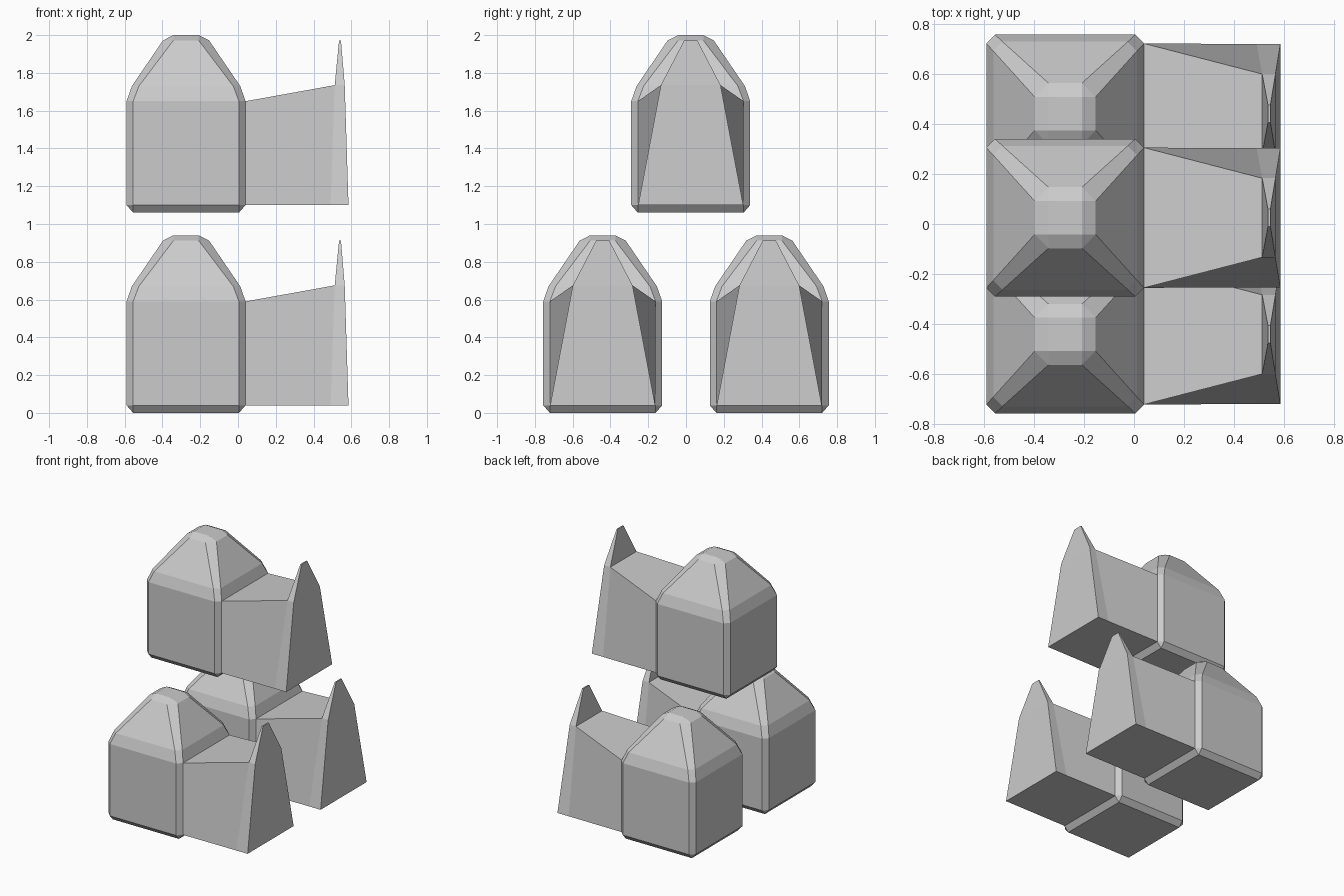
import bpy, bmesh

if "Cube" in bpy.data.objects:
    bpy.data.objects.remove(bpy.data.objects["Cube"])

CX = -0.275  # body centre in x


def octagon(bm, z, h, i):
    pts = [(h, -i), (h, i), (i, h), (-i, h), (-h, i), (-h, -i), (-i, -h), (i, -h)]
    return [bm.verts.new((CX + x, y, z)) for x, y in pts]


def extrude(bm, face):
    return bmesh.ops.extrude_discrete_faces(bm, faces=[face])["faces"][0]


def build_mesh():
    bm = bmesh.new()
    # chamfered body: (z, half width, half width of flat side)
    levels = [(0, .28, .28), (.04, .315, .28), (.59, .315, .28),
              (.67, .287, .25), (.912, .122, .067), (.94, .067, .067)]
    rings = [octagon(bm, *lv) for lv in levels]
    for a, b in zip(rings, rings[1:]):
        for k in range(8):
            n = (k + 1) % 8
            bm.faces.new((a[k], a[n], b[n], b[k]))
    bm.faces.new(rings[0][::-1])
    bm.faces.new(rings[-1])
    bmesh.ops.remove_doubles(bm, verts=bm.verts[:], dist=.0005)
    bm.normal_update()

    # arm: extrude the +x wall twice
    face = max((f for f in bm.faces if f.normal.x > .99), key=lambda f: f.calc_area())
    for x_low, x_top in ((.49, .512), (.585, .565)):
        face = extrude(bm, face)
        for v in face.verts:
            s = 1 if v.co.y > 0 else -1
            if v.co.z > .3:
                v.co = (x_top, s * .158, .675)
            else:
                v.co = (x_low, s * .278, .04)
    bm.normal_update()

    # spike: extrude the top of the arm's end
    top = next(f for f in bm.faces
               if all(v.co.x > .5 and v.co.z > .6 for v in f.verts))
    for v in extrude(bm, top).verts:
        v.co = (.545 if v.co.x > .54 else .535, .035 if v.co.y > 0 else -.035, .912)

    bmesh.ops.recalc_face_normals(bm, faces=bm.faces[:])
    mesh = bpy.data.meshes.new("chamfered_block")
    bm.to_mesh(mesh)
    bm.free()
    return mesh


# three identical blocks: two below, one above
mesh = build_mesh()
for name, y, z in (("front_block", -.441, 0), ("back_block", .441, 0), ("upper_block", .025, 1.06)):
    ob = bpy.data.objects.new(name, mesh)
    ob.location = (0, y, z)
    bpy.context.collection.objects.link(ob)
